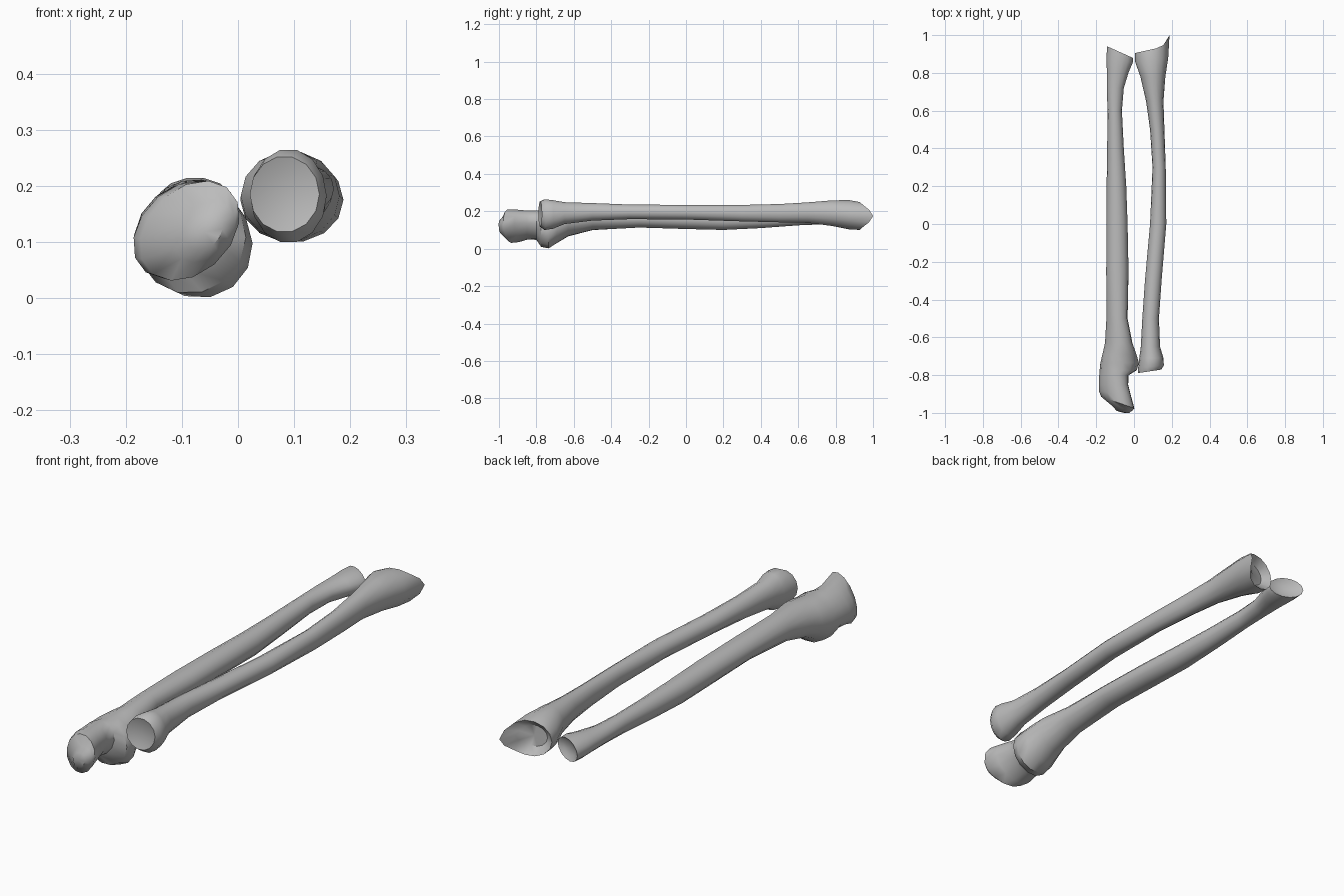
import bpy
import bmesh
from math import sin, cos, pi, radians

SIDES = 14

cube = bpy.data.objects.get("Cube")
if cube:
    bpy.data.objects.remove(cube)

bone_grey = bpy.data.materials.new("bone_grey")
bone_grey.use_nodes = True
colour = (0.5, 0.5, 0.5, 1)
bone_grey.diffuse_color = colour
bone_grey.node_tree.nodes["Principled BSDF"].inputs["Base Color"].default_value = colour


def section(bm, y, x, z, ru, rv, tilt=0, slope=0, spur=0):
    """Tilted oval ring; slope leans it along y, spur pulls out its +x corner."""
    t = radians(tilt)
    ring = []
    for i in range(SIDES):
        a = 2 * pi * i / SIDES
        u, v = ru * cos(a - t), rv * sin(a - t)
        dx, dz = u * cos(t) - v * sin(t), u * sin(t) + v * cos(t)
        dy = slope * dx + spur * max(0, cos(a)) ** 4
        ring.append(bm.verts.new((x + dx, y + dy, z + dz)))
    return ring


def end_cap(bm, ring, depth):
    """Close an end with a smaller ring pushed along y, then a centre point."""
    n = len(ring)
    mid = sum((v.co for v in ring), ring[0].co * 0) / n
    inner = []
    for v in ring:
        co = v.co.lerp(mid, 0.4)
        co.y += depth
        inner.append(bm.verts.new(co))
    mid.y += depth * 1.2
    tip = bm.verts.new(mid)
    for i in range(n):
        j = (i + 1) % n
        bm.faces.new((ring[i], ring[j], inner[j], inner[i]))
        bm.faces.new((inner[i], inner[j], tip))


def make_bone(name, rows, near_depth, far_depth):
    bm = bmesh.new()
    rings = [section(bm, *row) for row in rows]
    for a, b in zip(rings, rings[1:]):
        for i in range(SIDES):
            j = (i + 1) % SIDES
            bm.faces.new((a[i], a[j], b[j], b[i]))
    end_cap(bm, rings[0], near_depth)
    end_cap(bm, rings[-1], far_depth)
    bmesh.ops.recalc_face_normals(bm, faces=bm.faces)
    mesh = bpy.data.meshes.new(name)
    bm.to_mesh(mesh)
    bm.free()
    mesh.materials.append(bone_grey)
    obj = bpy.data.objects.new(name, mesh)
    bpy.context.collection.objects.link(obj)
    bpy.ops.object.select_all(action="DESELECT")
    obj.select_set(True)
    bpy.context.view_layer.objects.active = obj
    bpy.ops.object.shade_smooth_by_angle(angle=radians(42))


# Slim outer bone: round head in front, flared and spurred end at the back
# columns: y, x, z, half width, half height, tilt, slope, spur
make_bone("radius_bone", [
    (-.78, .083, .185, .062, .068, 0, .15),
    (-.755, .09, .182, .068, .084, 0, .1),
    (-.71, .092, .183, .064, .078),
    (-.65, .087, .19, .051, .06),
    (-.5, .088, .197, .044, .048),
    (-.3, .102, .197, .044, .04),
    (0, .128, .195, .043, .04),
    (.3, .133, .19, .035, .045),
    (.5, .123, .19, .038, .05),
    (.65, .11, .193, .046, .056),
    (.78, .1, .19, .066, .07),
    (.87, .093, .182, .088, .08, 0, .1),
    (.925, .096, .175, .092, .076, 0, .22, .055),
], .008, -.035)

# Thick inner bone: hooked front end with a notch, small head at the back
make_bone("ulna_bone", [
    (-.975, -.06, .118, .062, .046, 45, -.2),
    (-.945, -.086, .12, .102, .074, 45, -.35),
    (-.9, -.1, .122, .1, .072, 45, -.2),
    (-.85, -.108, .126, .09, .064, 45),
    (-.8, -.106, .126, .088, .068, 45),
    (-.775, -.084, .106, .1, .096, 45),
    (-.735, -.076, .102, .098, .106, 45),
    (-.69, -.077, .118, .09, .09, 45),
    (-.63, -.081, .138, .079, .066, 45),
    (-.5, -.09, .155, .06, .052, 45),
    (-.25, -.088, .16, .059, .048),
    (0, -.09, .155, .056, .051),
    (.2, -.093, .15, .052, .051),
    (.4, -.098, .155, .044, .046),
    (.6, -.102, .164, .038, .04),
    (.72, -.099, .167, .045, .038),
    (.81, -.086, .167, .058, .043, 0, -.1),
    (.87, -.076, .167, .07, .048, 0, -.2),
    (.91, -.074, .167, .068, .046, 0, -.45),
], -.02, -.012)
